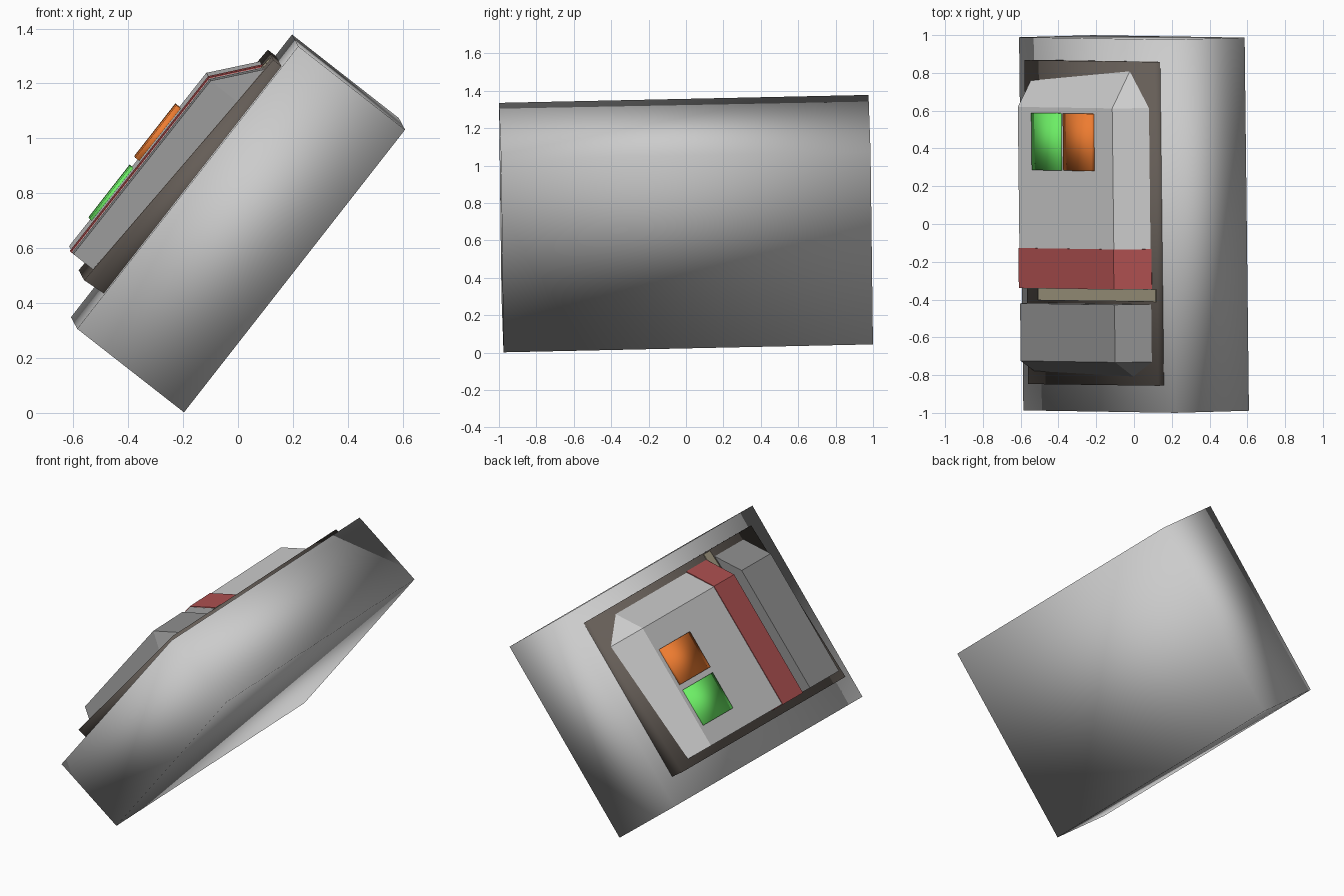
import bpy, bmesh
from mathutils import Vector, Matrix

if "Cube" in bpy.data.objects:
    bpy.data.objects.remove(bpy.data.objects["Cube"])

# Tilted frame shared by every part: u runs up the slope, v runs back, n points out of the panel side
v = Vector((-0.0115, 1, 0.0215)).normalized()
u = Vector((0.616, 0, 0.788))
u = (u - v * u.dot(v)).normalized()
n = u.cross(v)
frame = Matrix((u, v, n)).transposed().to_4x4()
frame.translation = (0, 0, 0.69)


def material(name, rgb):
    m = bpy.data.materials.new(name)
    m.diffuse_color = (*rgb, 1)
    m.use_nodes = True
    m.node_tree.nodes["Principled BSDF"].inputs["Base Color"].default_value = m.diffuse_color
    return m


def solid(name, points, mat=None, smooth=False):
    """Convex solid around the given (u, v, n) points."""
    bm = bmesh.new()
    for p in points:
        bm.verts.new(frame @ Vector(p))
    bmesh.ops.convex_hull(bm, input=bm.verts[:])
    bmesh.ops.dissolve_limit(bm, angle_limit=0.01, verts=bm.verts[:], edges=bm.edges[:])
    bmesh.ops.recalc_face_normals(bm, faces=bm.faces[:])
    for f in bm.faces:
        f.smooth = smooth
    me = bpy.data.meshes.new(name)
    bm.to_mesh(me)
    bm.free()
    if mat:
        me.materials.append(mat)
    ob = bpy.data.objects.new(name, me)
    bpy.context.collection.objects.link(ob)
    return ob


def extrude(profile, v0, v1):
    """Points of a (u, n) profile swept from v0 to v1."""
    return [(a, y, b) for y in (v0, v1) for a, b in profile]


def rect(u0, u1, n0, n1):
    return [(u0, n0), (u1, n0), (u1, n1), (u0, n1)]


dark = material("dark_plate", (0.13, 0.11, 0.095))
grey = material("mid_grey", (0.28, 0.28, 0.28))
tan = material("tan", (0.36, 0.32, 0.22))
red = material("red", (0.42, 0.08, 0.08))
green = material("green", (0.15, 0.85, 0.13))
orange = material("orange", (0.85, 0.2, 0.03))

# Main slab
solid("slab", extrude(rect(-0.6535, 0.6535, -0.247, 0.247), -0.988, 0.988), smooth=True)

# Backing plate, slightly wedge shaped
plate = [(-0.49, 0.2), (0.557, 0.2), (0.557, 0.285), (-0.5, 0.333)]
solid("backing_plate", extrude(plate, -0.845, 0.87), dark, True)

# Housing: flat top, sloped upper side, sloped ends with cut corners
profile = [(-0.45, 0.24), (-0.45, 0.42), (0.355, 0.415), (0.51, 0.285), (0.51, 0.24)]
foot = rect(-0.45, 0.355, 0.24, 0.29)
solid("main_housing", extrude(profile, -0.335, 0.625) + extrude(foot, 0.825, 0.825))
solid("end_housing", extrude(profile, -0.415, -0.72) + extrude(foot, -0.8, -0.8), grey)

# Strip in the gap between the housings
solid("gap_strip", extrude([(-0.4, 0.25), (0.55, 0.25), (0.55, 0.29), (-0.4, 0.338)], -0.4, -0.335), tan)

# Red band wrapped around the housing
band = [(-0.454, 0.3), (-0.454, 0.424), (0.357, 0.419), (0.515, 0.288), (0.51, 0.26)]
solid("red_band", extrude(band, -0.333, -0.122), red)

# Two coloured buttons
for name, u0, top, mat in (("green_button", -0.323, 0.43, green), ("orange_button", -0.045, 0.436, orange)):
    solid(name, extrude(rect(u0, u0 + 0.243, 0.4, top), 0.292, 0.595), mat, True)
